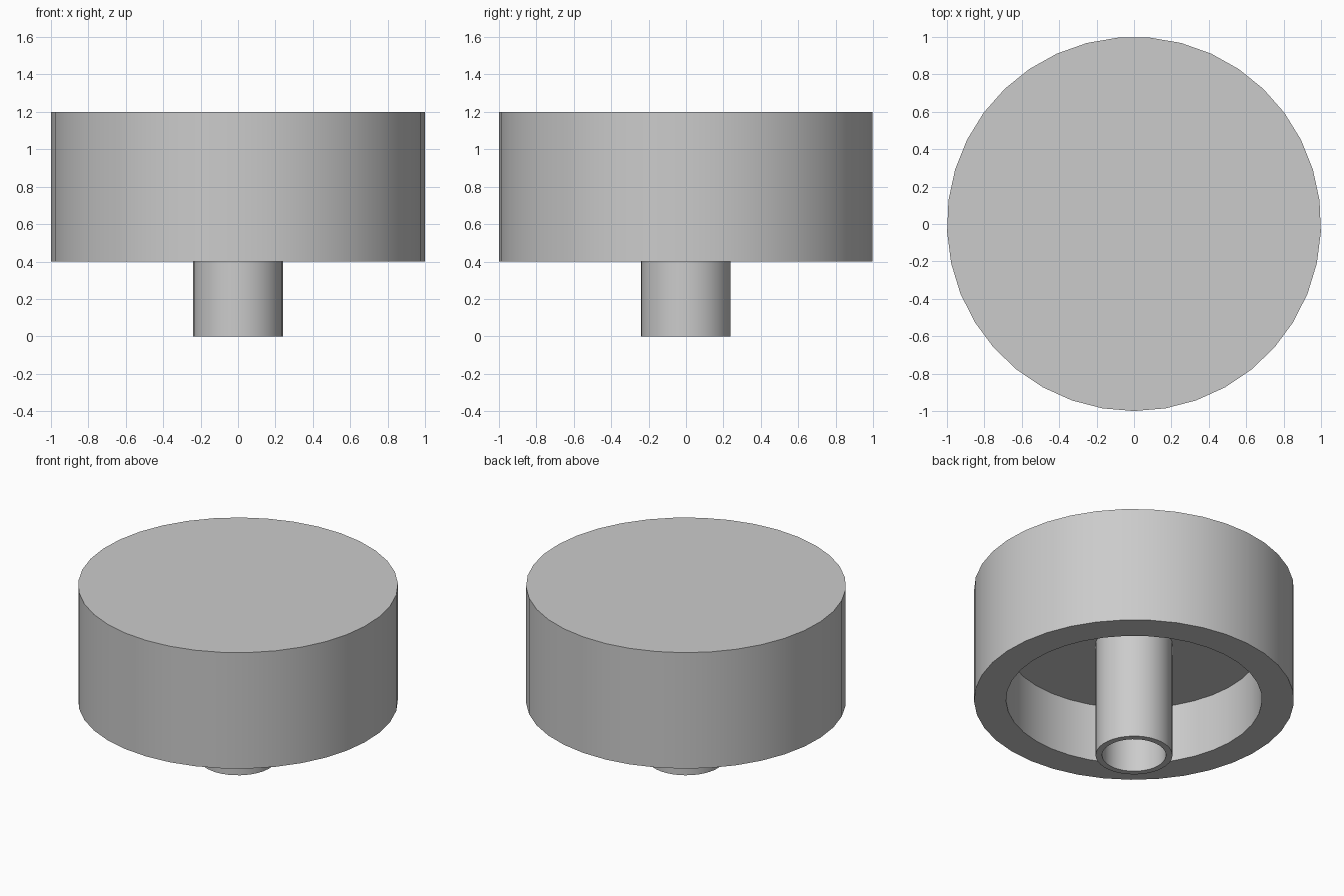
import bpy
import bmesh
from math import cos, sin, pi, radians

SIDES = 37

default = bpy.data.objects.get("Cube")
if default:
    bpy.data.objects.remove(default, do_unlink=True)

grey = bpy.data.materials.new("light grey")
grey.use_nodes = True
colour = (0.6, 0.6, 0.6, 1)
grey.diffuse_color = colour
grey.node_tree.nodes["Principled BSDF"].inputs["Base Color"].default_value = colour


def turned(name, profile, cap_ends):
    """Turn a (radius, height) profile about z, optionally closing both ends with discs."""
    bm = bmesh.new()
    angles = [2 * pi * i / SIDES - pi / 2 for i in range(SIDES)]
    rings = [[bm.verts.new((r * cos(a), r * sin(a), z)) for a in angles]
             for r, z in profile]
    for upper, lower in zip(rings, rings[1:]):
        for i in range(SIDES):
            j = (i + 1) % SIDES
            bm.faces.new((upper[i], lower[i], lower[j], upper[j]))
    if cap_ends:
        bm.faces.new(rings[0])
        bm.faces.new(rings[-1][::-1])
    mesh = bpy.data.meshes.new(name)
    bm.to_mesh(mesh)
    bm.free()
    mesh.materials.append(grey)
    obj = bpy.data.objects.new(name, mesh)
    bpy.context.collection.objects.link(obj)
    bpy.ops.object.select_all(action="DESELECT")
    obj.select_set(True)
    bpy.context.view_layer.objects.active = obj
    bpy.ops.object.shade_smooth_by_angle(angle=radians(30))
    return obj


# Solid-topped cap with a round recess underneath
turned("knob_cap", [(1, 1.2), (1, 0.4), (0.8, 0.4), (0.8, 0.8)], True)

# Hollow stem hanging from the recess ceiling
turned("hollow_stem", [(0.24, 0.8), (0.24, 0), (0.2, 0), (0.2, 0.8)], False)
